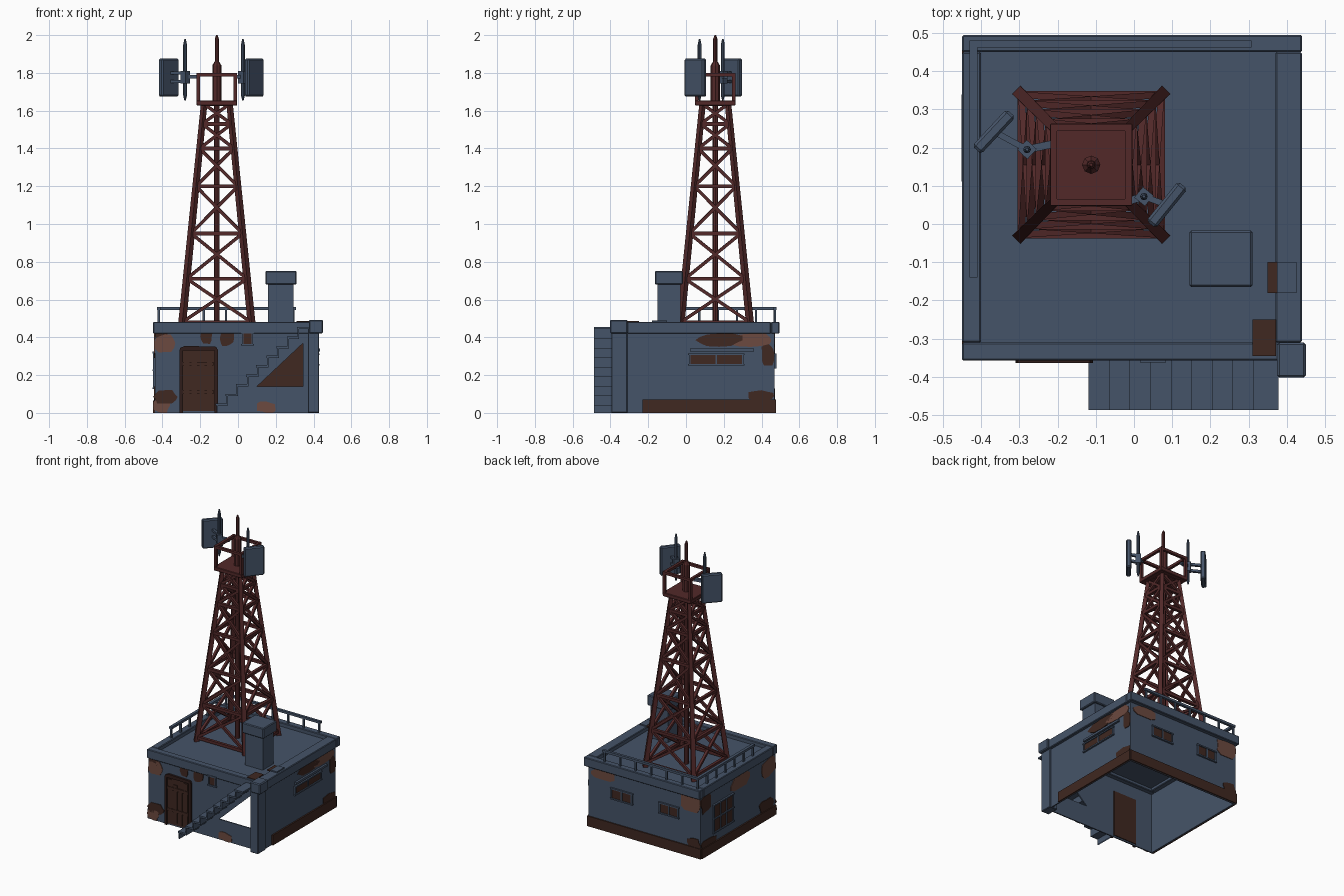
import bpy, bmesh, math, random
from mathutils import Vector, Matrix

if "Cube" in bpy.data.objects:
    bpy.data.objects.remove(bpy.data.objects["Cube"])
random.seed(4)

def material(name, r, g, b):
    m = bpy.data.materials.new(name)
    m.diffuse_color = (r, g, b, 1)
    m.use_nodes = True
    m.node_tree.nodes["Principled BSDF"].inputs["Base Color"].default_value = m.diffuse_color
    return m

BLUE = material("slate blue paint", 0.060, 0.088, 0.140)
RED = material("rusty red steel", 0.085, 0.022, 0.022)
BROWN = material("dark brown", 0.050, 0.021, 0.015)
CLAY = material("exposed clay brick", 0.150, 0.068, 0.050)
DARK = material("dark wood", 0.028, 0.012, 0.010)

def finish(name, bm, mat, bevel=0):
    bmesh.ops.recalc_face_normals(bm, faces=bm.faces)
    me = bpy.data.meshes.new(name)
    bm.to_mesh(me)
    bm.free()
    ob = bpy.data.objects.new(name, me)
    bpy.context.collection.objects.link(ob)
    me.materials.append(mat)
    if bevel:
        mod = ob.modifiers.new("bevel", 'BEVEL')
        mod.width, mod.segments = bevel, 1
    return ob

def add_box(bm, lo, hi, rot=0):
    lo, hi = Vector(lo), Vector(hi)
    s = hi - lo
    M = Matrix.Translation((lo + hi) / 2) @ Matrix.Rotation(rot, 4, 'Z') @ Matrix.Diagonal((*s, 1))
    bmesh.ops.create_cube(bm, size=1, matrix=M)

def box(name, lo, hi, mat, bevel=0, rot=0):
    bm = bmesh.new()
    add_box(bm, lo, hi, rot)
    return finish(name, bm, mat, bevel)

def add_bar(bm, a, b, w, sides=4, w2=None):
    a, b = Vector(a), Vector(b)
    d = b - a
    k = math.sqrt(0.5) if sides == 4 else 0.5
    q = d.to_track_quat('Z', 'Y').to_matrix().to_4x4()
    M = Matrix.Translation((a + b) / 2) @ q @ Matrix.Rotation(math.pi / 4, 4, 'Z')
    bmesh.ops.create_cone(bm, cap_ends=True, segments=sides, radius1=w * k,
                          radius2=(w if w2 is None else w2) * k, depth=d.length, matrix=M)

# wall planes: (along wall, height, outward distance) -> world
SIDE = {"front": lambda u, z, d: (u, -0.35 - d, z), "back": lambda u, z, d: (u, 0.468 + d, z),
        "left": lambda u, z, d: (-0.44 - d, u, z), "right": lambda u, z, d: (0.42 + d, u, z)}

def add_plate(bm, side, pts, d0, d1):
    f = SIDE[side]
    a = [bm.verts.new(f(u, z, d0)) for u, z in pts]
    b = [bm.verts.new(f(u, z, d1)) for u, z in pts]
    bm.faces.new(a)
    bm.faces.new(b[::-1])
    for i in range(len(a)):
        j = (i + 1) % len(a)
        bm.faces.new((a[i], b[i], b[j], a[j]))

def rect(u0, u1, z0, z1):
    return [(u0, z0), (u1, z0), (u1, z1), (u0, z1)]

def plate(name, side, pts, mat, d0=-0.002, d1=0.005):
    bm = bmesh.new()
    add_plate(bm, side, pts, d0, d1)
    return finish(name, bm, mat)

# ragged patch where the plaster has fallen off
def patch(side, u0, u1, z0, z1, mat, d=0.004):
    pts = []
    for i in range(12):
        t = math.tau * i / 12
        c, s = math.cos(t), math.sin(t)
        k = random.uniform(0.85, 1.35)
        u = (u0 + u1) / 2 + (u1 - u0) / 2 * max(-1, min(1, c * k))
        z = (z0 + z1) / 2 + (z1 - z0) / 2 * max(-1, min(1, s * k))
        pts.append((u, z))
    plate(side + "_plaster_patch", side, pts, mat, d1=d)

def window(side, u0, u1, z0, z1, cols=2, rows=1):
    plate(side + "_window_pane", side, rect(u0, u1, z0, z1), BROWN, d1=0.005)
    bm = bmesh.new()
    t = 0.009
    for i in range(cols + 1):
        u = u0 + (u1 - u0) * i / cols
        add_plate(bm, side, rect(u - t / 2, u + t / 2, z0, z1), 0, 0.010)
    for i in range(rows + 1):
        z = z0 + (z1 - z0) * i / rows
        add_plate(bm, side, rect(u0 - t, u1 + t, z - t / 2, z + t / 2), 0, 0.012)
    finish(side + "_window_frame", bm, BLUE)

# walls, open underneath, with a triangular opening below the stairs
for pts in ([(-.44, 0), (.1, 0), (.1, .14), (.345, .37), (.345, .45), (-.44, .45)],
            rect(.1, .345, 0, .14), rect(.345, .42, 0, .45)):
    plate("front_wall", "front", pts, BLUE, -0.008, 0)
plate("back_wall", "back", rect(-.44, .42, 0, .45), BLUE, -0.008, 0)
plate("back_wall_lining", "back", rect(-.43, .41, 0, .44), BROWN, -0.012, -0.008)
for s in ("left", "right"):
    plate(s + "_wall", s, rect(-.35, .468, 0, .45), BLUE, -0.008, 0)

# roof deck and parapet
box("roof_deck", (-.43, -.34, .44), (.41, .46, .455), BLUE)
for i, (x0, x1, y0, y1) in enumerate([(-.45, .44, -.358, -.31), (-.45, .44, .45, .495),
                                      (-.45, -.40, -.31, .45), (.37, .44, -.31, .45)]):
    box(f"parapet_{i}", (x0, y0, .42), (x1, y1, .482), BLUE, 0.004)
box("roof_stain", (.31, -.345, .478), (.372, -.25, .486), BROWN)
box("roof_stain_small", (.35, -.18, .478), (.375, -.10, .486), BROWN)
box("roof_edge_block", (.375, -.18, .47), (.425, -.10, .49), BLUE)

# corner pillar
box("corner_pillar", (.37, -.395, 0), (.43, -.31, .45), BLUE, 0.004)
box("pillar_cap", (.375, -.402, .42), (.45, -.31, .493), BLUE, 0.006)

# dark base course
plate("right_base", "right", rect(-.23, .468, 0, .07), BROWN, d1=0.010)
plate("back_base", "back", rect(-.445, .425, 0, .07), BROWN, d1=0.008)
plate("left_base", "left", rect(-.35, .468, 0, .065), BROWN, d1=0.010)

# stairs: folded sheet of ten steps
bm = bmesh.new()
N, X0, X1, H = 9, -.115, .37, .455
for i in range(N):
    x, w, h = X0 + (X1 - X0) * i / N, (X1 - X0) / N, H / N
    add_box(bm, (x, -.487, h * (i + 1) - h - .008), (x + .008, -.345, h * i + h if i else h))
    add_box(bm, (x - .004, -.487, h * (i + 1) - .012), (x + w + .008, -.345, h * (i + 1)))
bmesh.ops.bisect_plane(bm, geom=bm.verts[:] + bm.edges[:] + bm.faces[:], plane_co=(0, 0, 0),
                       plane_no=(0, 0, 1), clear_inner=True)
finish("stairs", bm, BLUE)

# door with frame and planks
plate("door_leaf", "front", rect(-.30, -.12, .01, .33), BROWN, -0.014, 0.004)
bm = bmesh.new()
for u in (-.31, -.125):
    add_plate(bm, "front", rect(u, u + .018, 0, .335), 0, 0.014)
add_plate(bm, "front", [(-.31, .33), (-.107, .33), (-.115, .35), (-.28, .355), (-.305, .345)], 0, 0.014)
finish("door_frame", bm, DARK)
bm = bmesh.new()
for i in range(4):
    u = -.285 + i * .04
    add_plate(bm, "front", rect(u, u + .028, .02 + .008 * (i % 2), .32 - .03 * (i % 3)), 0, 0.009)
for z in (.10, .25):
    add_plate(bm, "front", rect(-.29, -.13, z, z + .02), 0, 0.012)
finish("door_planks", bm, BROWN)

# windows
window("front", .025, .075, .36, .425, 1)
window("right", .02, .30, .255, .31)
plate("right_window_lintel", "right", rect(.02, .36, .325, .34), BLUE, d1=0.014)
window("back", .085, .24, .24, .31)
window("back", -.27, -.13, .24, .31)
window("left", .12, .33, .13, .32, 3, 2)

# fallen plaster
for p in [("front", -.44, -.33, .32, .42, CLAY), ("front", -.44, -.37, .38, .45, BROWN),
          ("front", -.45, -.32, .05, .12, BROWN), ("front", -.45, -.36, .0, .075, CLAY),
          ("front", -.20, -.135, .365, .44, BROWN), ("front", -.10, -.02, .355, .44, BROWN),
          ("front", .10, .20, 0, .06, CLAY),
          ("right", .05, .30, .35, .42, BROWN), ("right", .22, .468, .345, .42, CLAY),
          ("right", .40, .468, .25, .37, BROWN), ("right", .33, .468, .06, .12, BROWN),
          ("back", -.44, -.29, .31, .43, CLAY), ("back", .22, .40, .35, .42, CLAY),
          ("back", -.44, -.34, .05, .13, BROWN),
          ("left", .36, .468, .30, .43, BROWN), ("left", -.07, .14, .33, .42, CLAY),
          ("left", -.35, -.20, .29, .42, CLAY), ("left", -.33, -.17, .05, .14, BROWN),
          ("left", .30, .468, .04, .11, BROWN)]:
    patch(*p)

# roof railing along the back and left edges
bm = bmesh.new()
add_box(bm, (-.425, .462, .545), (.307, .480, .561))
add_box(bm, (-.430, -.14, .545), (-.410, .480, .561))
for i in range(7):
    x, y = -.42 + i * .119, .47 - i * .1
    add_box(bm, (x - .006, .465, .47), (x + .006, .477, .55))
    add_box(bm, (-.426, y - .006, .47), (-.414, y + .006, .55))
finish("roof_railing", bm, BLUE)

# vent stack
box("vent_stack", (.16, -.15, .45), (.295, -.03, .69), BLUE)
box("vent_cap", (.145, -.165, .68), (.31, -.017, .752), BLUE, 0.005)

# lattice tower
CX, CY = -.112, .155
def corner(i, z, inset=.014):
    r = .20 + (.082 - .20) * (z - .45) / (1.63 - .45) - inset
    sx, sy = [(-1, -1), (1, -1), (1, 1), (-1, 1)][i % 4]
    return Vector((CX + sx * r, CY + sy * r, z))

levels = [.48, .71, .95, 1.20, 1.40, 1.53, 1.635]
legs, braces = bmesh.new(), bmesh.new()
for i in range(4):
    add_bar(legs, corner(i, .45), corner(i, 1.64), .030, w2=.024)
    for k, z in enumerate(levels):
        add_bar(braces, corner(i, z), corner(i + 1, z), .020)
        if k < len(levels) - 1:
            add_bar(braces, corner(i, z), corner(i + 1, levels[k + 1]), .017)
            add_bar(braces, corner(i + 1, z), corner(i, levels[k + 1]), .017)
finish("tower_legs", legs, RED)
finish("tower_braces", braces, RED)

# platform and cage at the top
box("tower_platform", (CX - .108, CY - .108, 1.628), (CX + .108, CY + .108, 1.655), RED, .003)
bm = bmesh.new()
r = .098
q = [(CX - r, CY - r), (CX + r, CY - r), (CX + r, CY + r), (CX - r, CY + r)]
for i in range(4):
    add_bar(bm, (*q[i], 1.64), (*q[i], 1.80), .018)
    add_bar(bm, (*q[i], 1.79), (*q[(i + 1) % 4], 1.79), .018)
finish("tower_cage", bm, RED)

# central mast
bm = bmesh.new()
add_bar(bm, (CX, CY, .45), (CX, CY, 1.64), .030, 8)
add_bar(bm, (CX, CY, 1.64), (CX, CY, 1.84), .048, 8)
add_bar(bm, (CX, CY, 1.84), (CX, CY, 1.86), .048, 8, .024)
add_bar(bm, (CX, CY, 1.85), (CX, CY, 1.98), .022, 8)
add_bar(bm, (CX, CY, 1.98), (CX, CY, 2.0), .022, 8, .008)
finish("central_mast", bm, RED)

# panel antennas on poles
for n, (px, py), (ax, ay), rot, anchor in [
        ("left", (-.28, .195), (-.367, .242), math.radians(47), (-.21, .21)),
        ("right", (.026, .072), (.086, .050), math.radians(51), (-.015, .06))]:
    bm = bmesh.new()
    add_bar(bm, (px, py, 1.68), (px, py, 1.95), .020, 8)
    add_bar(bm, (px, py, 1.95), (px, py, 1.98), .020, 8, .008)
    add_bar(bm, (px, py, 1.655), (px, py, 1.68), .008, 8, .020)
    finish(n + "_antenna_pole", bm, BLUE)
    bm = bmesh.new()
    for z in (1.755, 1.80):
        add_bar(bm, (px, py, z), (ax, ay, z), .016)
    add_bar(bm, (px, py, 1.78), (*anchor, 1.78), .020)
    add_box(bm, (px - .018, py - .018, 1.745), (px + .018, py + .018, 1.81), rot)
    finish(n + "_antenna_bracket", bm, BLUE)
    box(n + "_antenna_panel", (ax - .066, ay - .016, 1.675), (ax + .066, ay + .016, 1.875), BLUE, .007, rot)
